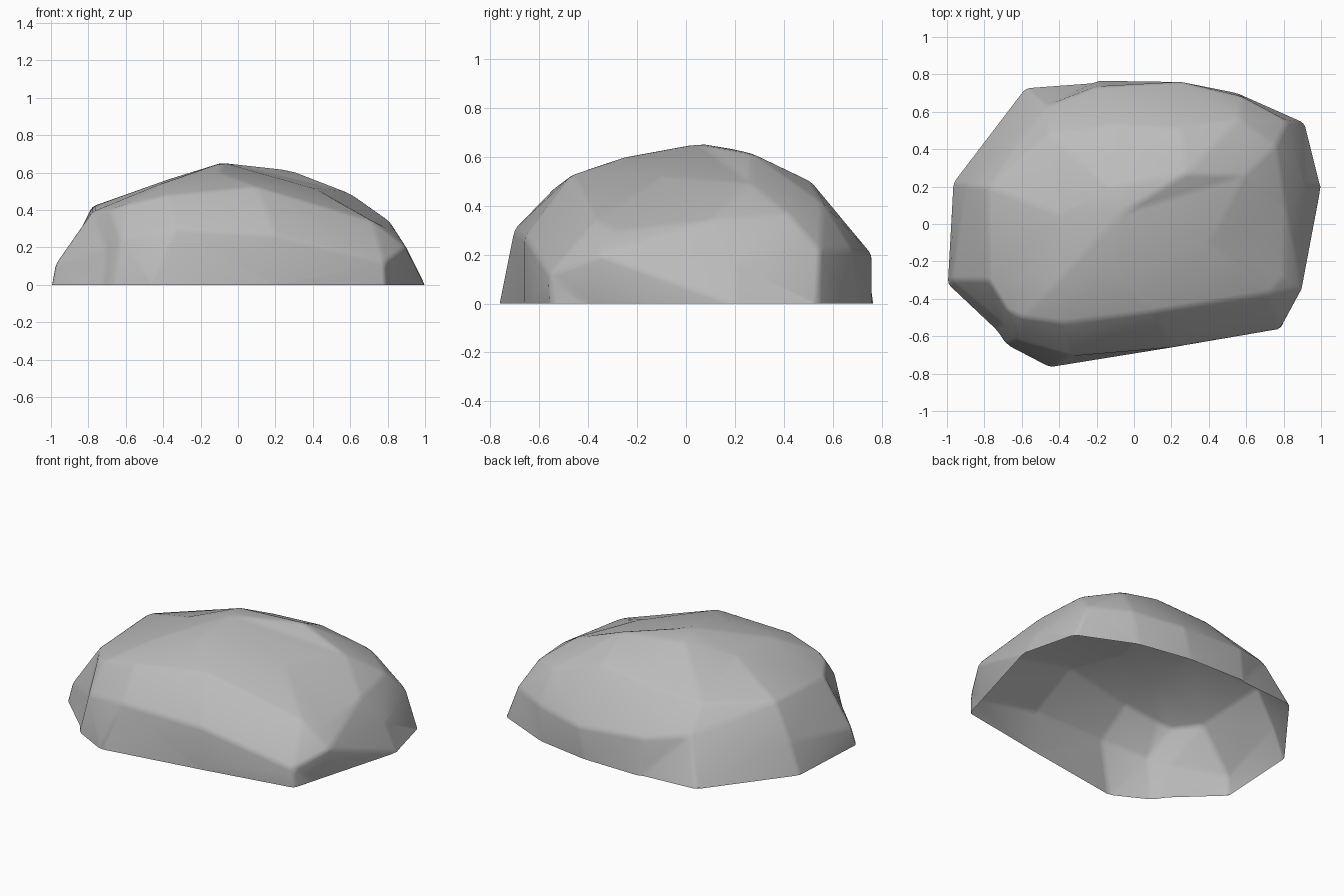
import bpy
import bmesh

cube = bpy.data.objects.get("Cube")
if cube:
    bpy.data.objects.remove(cube, do_unlink=True)


def make_material(name, rgb):
    mat = bpy.data.materials.new(name)
    mat.use_nodes = True
    colour = (*rgb, 1)
    mat.diffuse_color = colour
    shader = mat.node_tree.nodes["Principled BSDF"]
    shader.inputs["Base Color"].default_value = colour
    shader.inputs["Roughness"].default_value = 0.9
    return mat


# Contours run counterclockwise from the notch at the front corner
footprint = [(-.73, -.57), (-.68, -.645), (-.45, -.765), (.2, -.66), (.79, -.555),
             (.833, -.4), (1, .2), (.91, .54), (.55, .7), (.2, .76),
             (-.2, .76), (-.58, .725), (-.965, .22), (-.995, -.32)]

ledge = [(-.7, -.53, .19), (-.63, -.62, .25), (-.34, -.705, .3), (.2, -.66, .27),
         (.785, -.56, .12), (.9, -.35, .2), (.915, .2, .16), (.82, .55, .22),
         (.58, .68, .22), (.25, .76, .2), (-.2, .735, .23), (-.47, .63, .28),
         (-.89, .21, .2), (-.975, -.3, .11)]

shoulder = [(-.68, -.46, .4), (-.6, -.5, .43), (-.38, -.53, .48), (.1, -.47, .525),
            (.72, -.37, .34), (.8, -.28, .3), (.81, .1, .34), (.76, .42, .365),
            (.56, .56, .41), (.25, .51, .5), (-.1, .53, .47), (-.45, .48, .43),
            (-.78, .2, .42), (-.78, -.3, .39)]

# Each crown point gathers two neighbouring shoulder points
crown = [(-.4, -.3, .545), (-.1, -.25, .6), (.4, -.1, .52), (.59, .26, .495),
         (.28, .27, .615), (-.13, .2, .63), (-.4, .05, .555)]
summit = (-.08, .05, .655)


def add_ring(bm, points):
    return [bm.verts.new(p) for p in points]


def bridge(bm, lower, upper):
    """Join two rings, dropping repeated corners where rings share a point."""
    count = len(lower)
    for i in range(count):
        j = (i + 1) % count
        corners = dict.fromkeys((lower[i], lower[j], upper[j], upper[i]))
        bm.faces.new(list(corners))


# Rock shell, with a skirt below the ground that is trimmed off later
bm = bmesh.new()
skirt_ring = add_ring(bm, [(x, y, -.2) for x, y in footprint])
base_ring = add_ring(bm, [(x, y, 0) for x, y in footprint])
ledge_ring = add_ring(bm, ledge)
shoulder_ring = add_ring(bm, shoulder)
crown_ring = add_ring(bm, crown)
crown_pairs = [crown_ring[i // 2] for i in range(len(shoulder_ring))]
peak = [bm.verts.new(summit)] * len(crown_ring)

bridge(bm, skirt_ring, base_ring)
bridge(bm, base_ring, ledge_ring)
bridge(bm, ledge_ring, shoulder_ring)
bridge(bm, shoulder_ring, crown_pairs)
bridge(bm, crown_ring, peak)
bmesh.ops.triangulate(bm, faces=bm.faces[:], quad_method='SHORT_EDGE')
bm.normal_update()

# Worn edges
worn = [e for e in bm.edges if len(e.link_faces) == 2 and e.calc_face_angle() > .2
        and any(v.co.z > 0 for v in e.verts)]
bmesh.ops.bevel(bm, geom=worn, offset=.02, offset_type='OFFSET', segments=2,
                profile=.5, affect='EDGES', clamp_overlap=True)

# Flat open base
bmesh.ops.bisect_plane(bm, geom=bm.verts[:] + bm.edges[:] + bm.faces[:],
                       plane_co=(0, 0, 0), plane_no=(0, 0, 1), clear_inner=True)
bm.normal_update()

mesh = bpy.data.meshes.new("rock")
bm.to_mesh(mesh)
bm.free()
rock = bpy.data.objects.new("rock", mesh)
bpy.context.collection.objects.link(rock)
mesh.materials.append(make_material("stone grey", (.5, .5, .5)))

bpy.ops.object.select_all(action='DESELECT')
rock.select_set(True)
bpy.context.view_layer.objects.active = rock
bpy.ops.object.shade_smooth_by_angle(angle=.6)
